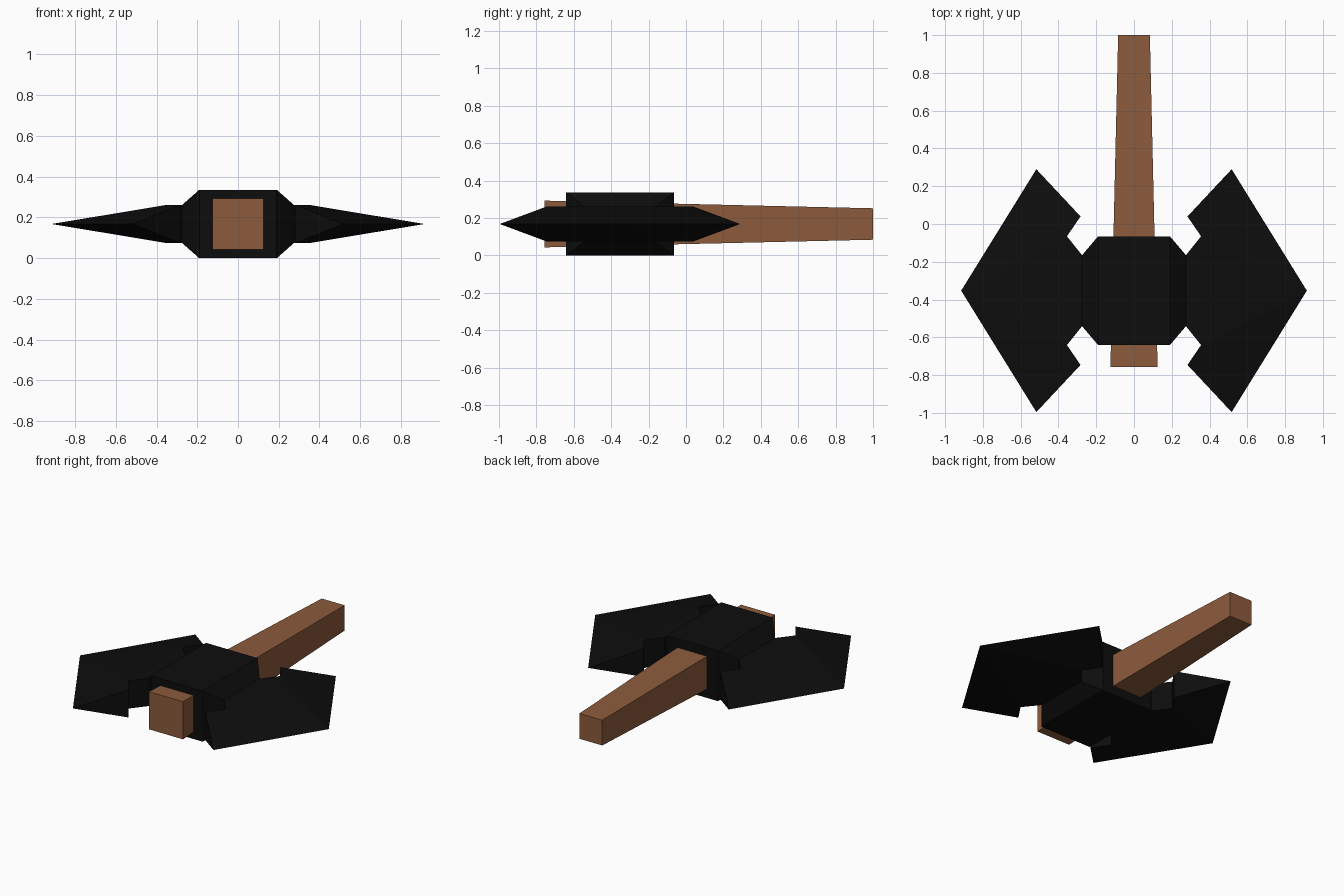
import bpy
import bmesh

if "Cube" in bpy.data.objects:
    bpy.data.objects.remove(bpy.data.objects["Cube"])

MID = 0.168   # height of the axe's middle plane
YC = -0.353   # centre of the axe head along the handle


def material(name, color):
    m = bpy.data.materials.new(name)
    m.diffuse_color = (*color, 1)
    m.use_nodes = True
    m.node_tree.nodes["Principled BSDF"].inputs["Base Color"].default_value = m.diffuse_color
    return m


def finish(name, bm, mat):
    bmesh.ops.recalc_face_normals(bm, faces=bm.faces[:])
    me = bpy.data.meshes.new(name)
    bm.to_mesh(me)
    bm.free()
    me.materials.append(mat)
    ob = bpy.data.objects.new(name, me)
    bpy.context.collection.objects.link(ob)
    return ob


def bridge(bm, r0, r1):
    for i in range(4):
        j = (i + 1) % 4
        bm.faces.new((r0[i], r0[j], r1[j], r1[i]))


wood = material("brown wood", (0.265, 0.105, 0.046))
iron = material("black iron", (0.004, 0.004, 0.004))

# Handle: square bar tapering towards the grip end
bm = bmesh.new()
rings = []
for y, h in ((-0.757, 0.125), (1.0, 0.084)):
    rings.append([bm.verts.new((sx * h, y, MID + sz * h))
                  for sx, sz in ((-1, -1), (1, -1), (1, 1), (-1, 1))])
bridge(bm, *rings)
for r in rings:
    bm.faces.new(r)
finish("handle", bm, wood)

# Axe head, right half: block with bevelled end, neck, then blade (mirrored in x)
bm = bmesh.new()
rings = []
for x, hy, hz in ((0, 0.288, 0.168), (0.19, 0.288, 0.168),
                  (0.275, 0.188, 0.093), (0.355, 0.288, 0.093)):
    rings.append([bm.verts.new((x, YC + sy * hy, MID + sz * hz))
                  for sy, sz in ((-1, -1), (1, -1), (1, 1), (-1, 1))])
for a, b in zip(rings, rings[1:]):
    bridge(bm, a, b)

# Blade: sharp outer edge through two horns and a point
b0, b1, t1, t0 = rings[-1]
point = bm.verts.new((0.915, YC, MID))
bm.faces.new((t0, t1, point))
bm.faces.new((b1, b0, point))
for s, lo, hi in ((-1, b0, t0), (1, b1, t1)):
    horn = bm.verts.new((0.517, YC + s * 0.643, MID))
    barb_lo, barb_hi = [bm.verts.new((0.283, YC + s * 0.393, MID + z))
                        for z in (-0.093, 0.093)]
    bm.faces.new((lo, hi, barb_hi, barb_lo))      # notch wall
    bm.faces.new((barb_lo, barb_hi, horn))        # back of the horn
    for v, barb in ((lo, barb_lo), (hi, barb_hi)):
        bm.faces.new((v, barb, horn))
        bm.faces.new((v, horn, point))
head = finish("axe_head", bm, iron)
mod = head.modifiers.new("mirror", 'MIRROR')
mod.use_axis[0] = True
mod.use_clip = True
